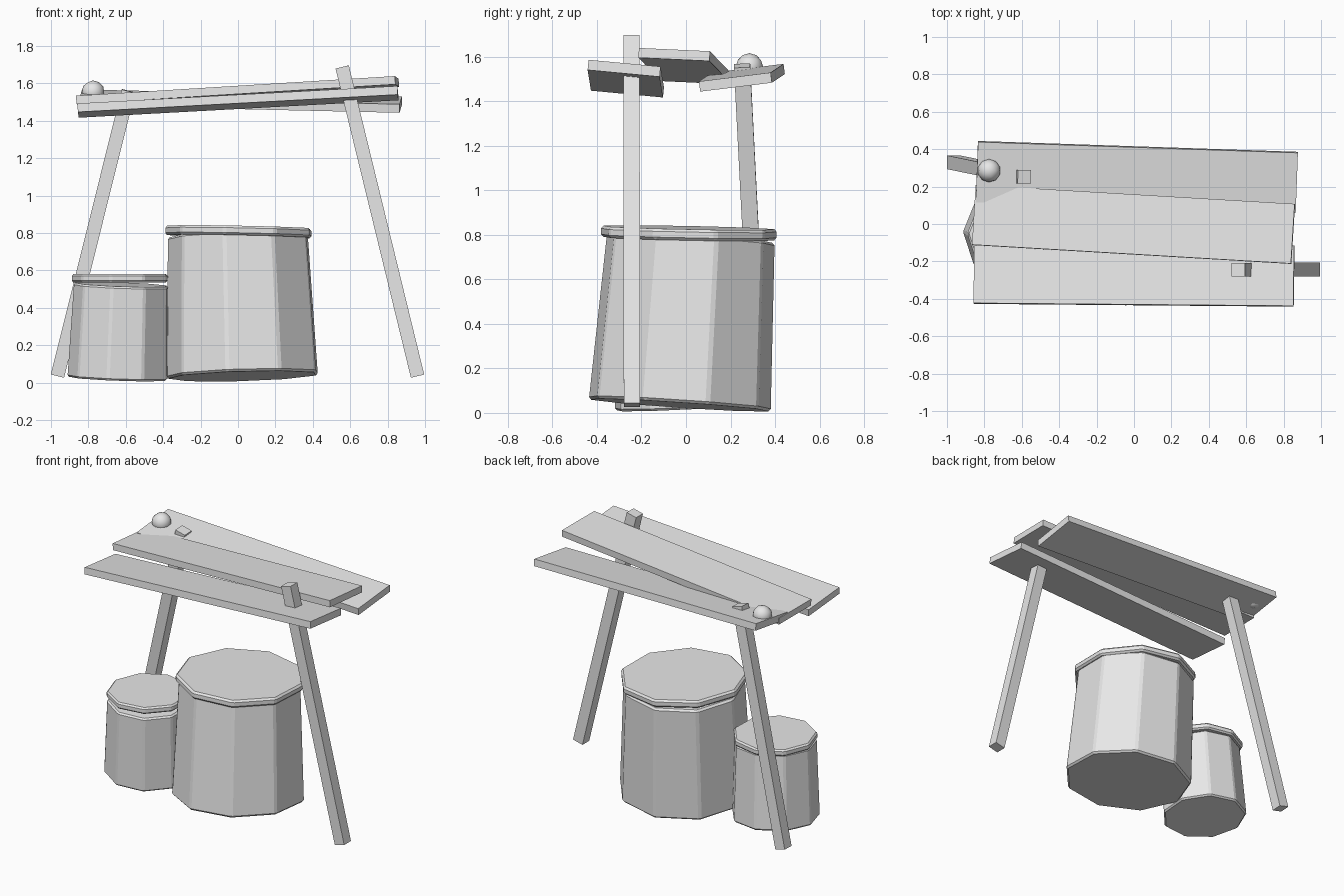
import bpy
import bmesh
import math
from mathutils import Vector, Matrix

old = bpy.data.objects.get("Cube")
if old:
    bpy.data.objects.remove(old, do_unlink=True)

SIDES = 9
GREY = (0.8, 0.8, 0.8, 1)

mat = bpy.data.materials.new("plain grey")
mat.use_nodes = True
mat.diffuse_color = GREY
mat.node_tree.nodes["Principled BSDF"].inputs["Base Color"].default_value = GREY


def finish(name, bm):
    """Turn a bmesh into a named object with the shared material."""
    bmesh.ops.recalc_face_normals(bm, faces=bm.faces)
    mesh = bpy.data.meshes.new(name)
    bm.to_mesh(mesh)
    bm.free()
    mesh.materials.append(mat)
    obj = bpy.data.objects.new(name, mesh)
    bpy.context.collection.objects.link(obj)
    return obj


def beam(name, start, end, width, thick, side):
    """Box running from start to end; side is the rough width direction."""
    start, end = Vector(start), Vector(end)
    along = (end - start).normalized()
    up = along.cross(Vector(side)).normalized()
    across = up.cross(along)
    frame = Matrix((along, across, up)).transposed().to_4x4()
    bm = bmesh.new()
    bmesh.ops.create_cube(bm, size=1)
    size = Matrix.Diagonal(((end - start).length, width, thick, 1))
    bm.transform(Matrix.Translation((start + end) / 2) @ frame @ size)
    return finish(name, bm)


def drum(name, bottom, top, r_bottom, r_top, bevel):
    """Many-sided tapered drum along a leaning axis."""
    bottom, top = Vector(bottom), Vector(top)
    axis = top - bottom
    turn = Vector((0, 0, 1)).rotation_difference(axis).to_matrix().to_4x4()
    bm = bmesh.new()
    bmesh.ops.create_cone(bm, cap_ends=True, segments=SIDES, radius1=r_bottom,
                          radius2=r_top, depth=axis.length)
    bm.transform(Matrix.Translation((bottom + top) / 2) @ turn
                 @ Matrix.Rotation(math.radians(8), 4, "Z"))
    bmesh.ops.bevel(bm, geom=bm.edges[:], offset=bevel, segments=1,
                    affect="EDGES")
    return finish(name, bm)


# Three table planks
beam("front_plank", (-0.855, -0.263, 1.455), (0.855, -0.278, 1.548),
     0.325, 0.046, (0, 1, -0.095))
beam("middle_plank", (-0.855, 0.048, 1.505), (0.85, -0.053, 1.61),
     0.32, 0.044, (0, 1, -0.05))
beam("back_plank", (-0.84, 0.28, 1.525), (0.87, 0.222, 1.486),
     0.325, 0.046, (0, 1, 0.125))

# Two slanted legs poking through the planks
beam("left_leg", (0.96, -0.243, 0.035), (0.557, -0.245, 1.688),
     0.073, 0.073, (0, 1, 0))
beam("right_leg", (-0.965, 0.33, 0.037), (-0.586, 0.252, 1.56),
     0.073, 0.073, (0, 1, 0))

# Large and small pots with separate lids
drum("large_pot", (0.03, -0.03, 0.035), (0.007, 0.02, 0.79), 0.418, 0.385, 0.012)
drum("large_lid", (0.01, 0.01, 0.782), (0.011, 0.011, 0.832), 0.403, 0.403, 0.012)
drum("small_pot", (-0.638, -0.05, 0.022), (-0.62, -0.073, 0.525), 0.277, 0.26, 0.01)
drum("small_lid", (-0.627, -0.06, 0.536), (-0.627, -0.06, 0.58), 0.265, 0.265, 0.01)

# Ball resting in the back plank
bm = bmesh.new()
bmesh.ops.create_icosphere(bm, subdivisions=2, radius=0.062)
bm.transform(Matrix.Translation((-0.775, 0.285, 1.554)))
ball = finish("ball", bm)
for face in ball.data.polygons:
    face.use_smooth = True
